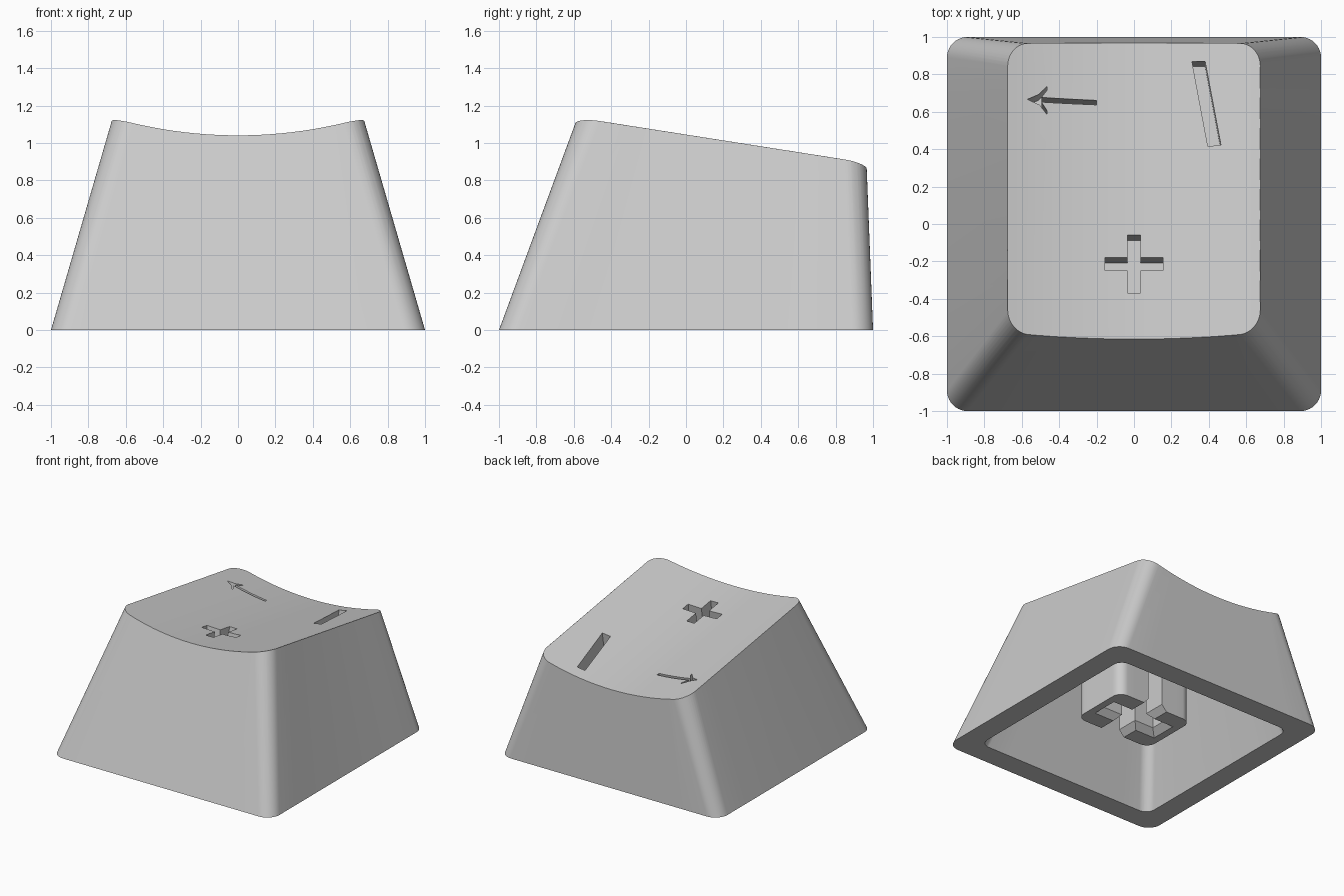
import bpy, bmesh
from math import sin, cos, pi, sqrt, atan
from mathutils import Vector

cube = bpy.data.objects.get("Cube")
if cube:
    bpy.data.objects.remove(cube)

SLOPE = 0.157            # fall of the top towards the back
NORMAL = Vector((0, SLOPE, 1)).normalized()
DISH_R = 2.34            # radius of the scooped top

grey = bpy.data.materials.new("light_grey")
grey.use_nodes = True
colour = (0.6, 0.6, 0.6, 1)
grey.diffuse_color = colour
grey.node_tree.nodes["Principled BSDF"].inputs["Base Color"].default_value = colour


def dish_z(x, y):
    return 1.04 - SLOPE * (y + 0.61) + DISH_R - sqrt(DISH_R ** 2 - x * x)


def rounded_rect(x0, x1, y0, y1, r, side=8, arc=10):
    """Rounded rectangle outline with evenly divided straight sides."""
    centres = [(x1 - r, y1 - r), (x0 + r, y1 - r), (x0 + r, y0 + r), (x1 - r, y0 + r)]
    pts = []
    for k, (cx, cy) in enumerate(centres):
        for i in range(arc + 1):
            a = (k + i / arc) * pi / 2
            pts.append(Vector((cx + r * cos(a), cy + r * sin(a), 0)))
        nx, ny = centres[(k + 1) % 4]
        a = (k + 1) * pi / 2
        end = Vector((nx + r * cos(a), ny + r * sin(a), 0))
        start = pts[-1].copy()
        pts += [start.lerp(end, i / side) for i in range(1, side)]
    return pts


def at_height(outline, z):
    return [Vector((p[0], p[1], z)) for p in outline]


def on_slope(pts, height):
    """Lift an outline onto a plane parallel to the sloping top."""
    return [Vector((p.x, p.y, height - SLOPE * (p.y + 0.58))) for p in pts]


def loft(name, *rings):
    """Closed solid through a stack of matching outlines."""
    bm = bmesh.new()
    loops = [[bm.verts.new(p) for p in ring] for ring in rings]
    n = len(loops[0])
    for a, b in zip(loops, loops[1:]):
        for i in range(n):
            j = (i + 1) % n
            bm.faces.new((a[i], a[j], b[j], b[i]))
    bm.faces.new(loops[0][::-1])
    bm.faces.new(loops[-1])
    bmesh.ops.recalc_face_normals(bm, faces=bm.faces)
    mesh = bpy.data.meshes.new(name)
    bm.to_mesh(mesh)
    bm.free()
    mesh.materials.append(grey)
    obj = bpy.data.objects.new(name, mesh)
    bpy.context.collection.objects.link(obj)
    return obj


def stretch(low, high, t0, t1):
    """Extend a pair of outlines along their ruling lines."""
    return ([p.lerp(q, t0) for p, q in zip(low, high)],
            [p.lerp(q, t1) for p, q in zip(low, high)])


def cut(obj, cutters):
    """Subtract the cutters, bake the result and shade it."""
    for c in cutters:
        c.hide_render = True
        mod = obj.modifiers.new(c.name, "BOOLEAN")
        mod.operation = "DIFFERENCE"
        mod.solver = "EXACT"
        mod.object = c
    bpy.context.view_layer.update()
    deps = bpy.context.evaluated_depsgraph_get()
    baked = bpy.data.meshes.new_from_object(obj.evaluated_get(deps))
    obj.modifiers.clear()
    obj.data = baked
    for c in cutters:
        bpy.data.objects.remove(c)
    bpy.ops.object.select_all(action="DESELECT")
    obj.select_set(True)
    bpy.context.view_layer.objects.active = obj
    bpy.ops.object.shade_smooth_by_angle(angle=pi / 7)


def engraving(name, outline, depth=0.18):
    """Prism cutter square to the sloping top, from a flat outline."""
    mid = sum(p[0] for p in outline) / len(outline)
    pts = [Vector((x, y, dish_z(mid, y))) for x, y in outline]
    return loft(name, [p - NORMAL * depth for p in pts], [p + NORMAL * 0.15 for p in pts])


def cross(cx, cy, lx, ly, w):
    """Plus-shaped outline with arm half-lengths lx, ly and half-width w."""
    quarter = [(lx, w), (w, w), (w, ly)]
    pts = quarter + [(-x, y) for x, y in quarter[::-1]]
    pts += [(-x, -y) for x, y in pts]
    return [(cx + x, cy + y) for x, y in pts]


# Outer shell, drawn past the top so that the scoop trims it
base = rounded_rect(-1, 1, -1, 1, 0.11)
top = on_slope(rounded_rect(-0.675, 0.675, -0.58, 0.965, 0.12), 1.137)
shell = loft("keycap_shell", *stretch(base, top, 0, 1.1))

# Hollow underside
mouth = rounded_rect(-0.82, 0.82, -0.82, 0.82, 0.08)
ceiling = on_slope(rounded_rect(-0.6, 0.6, -0.53, 0.79, 0.08), 0.8)
hollow = loft("hollow_cutter", *stretch(mouth, ceiling, -0.1, 1))

# Cylindrical scoop across the top, its axis tilted with the slope
bpy.ops.mesh.primitive_cylinder_add(vertices=256, radius=DISH_R, depth=4,
                                    location=(0, 0, dish_z(0, 0) + DISH_R * sqrt(1 + SLOPE ** 2)),
                                    rotation=(pi / 2 - atan(SLOPE), 0, 0))
scoop = bpy.context.object
scoop.name = "scoop_cutter"
scoop.data.materials.append(grey)

# Engraved symbols
plus = engraving("plus_cutter", cross(0, -0.215, 0.155, 0.155, 0.035))
slash = engraving("slash_cutter", [(0.31, 0.87), (0.38, 0.87), (0.465, 0.42), (0.395, 0.415)])
arrow = engraving("arrow_cutter", [
    (-0.57, 0.662), (-0.51, 0.69), (-0.465, 0.735), (-0.465, 0.715), (-0.495, 0.675),
    (-0.2, 0.666), (-0.2, 0.642), (-0.495, 0.65), (-0.465, 0.605), (-0.465, 0.585), (-0.505, 0.635)])
cut(shell, [hollow, scoop, plus, slash, arrow])

# Mounting stem with a chamfered cross socket, open at front and back
post = rounded_rect(-0.35, 0.35, -0.25, 0.25, 0.08)
stem = loft("mounting_stem", at_height(post, 0.15), on_slope(post, 0.84))
wide = cross(0, 0, 0.29, 0.4, 0.11)
slim = cross(0, 0, 0.24, 0.4, 0.065)
socket = loft("socket_cutter", at_height(wide, 0.1), at_height(wide, 0.15),
              at_height(slim, 0.2), at_height(slim, 0.6))
cut(stem, [socket])
